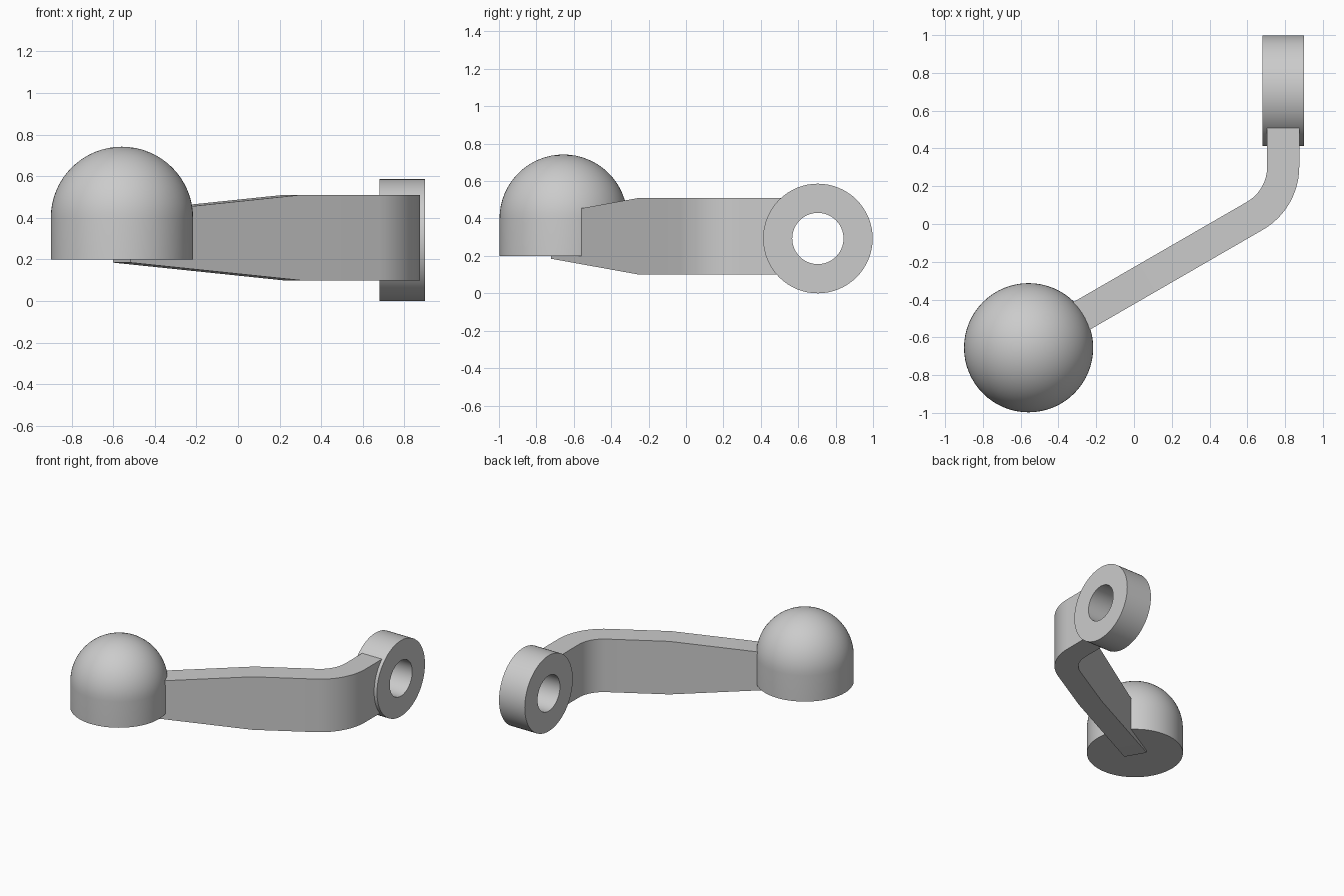
import bpy, bmesh
from math import cos, sin, pi, radians
from mathutils import Matrix, Vector

default = bpy.data.objects.get("Cube")
if default:
    bpy.data.objects.remove(default, do_unlink=True)


def finish(name, bm, location=(0, 0, 0)):
    """Clean the mesh, link it as an object and smooth its rounded areas."""
    bmesh.ops.remove_doubles(bm, verts=bm.verts, dist=1e-5)
    bmesh.ops.recalc_face_normals(bm, faces=bm.faces)
    mesh = bpy.data.meshes.new(name)
    bm.to_mesh(mesh)
    bm.free()
    obj = bpy.data.objects.new(name, mesh)
    obj.location = location
    bpy.context.collection.objects.link(obj)
    bpy.ops.object.select_all(action='DESELECT')
    obj.select_set(True)
    bpy.context.view_layer.objects.active = obj
    bpy.ops.object.shade_smooth_by_angle(angle=radians(30))
    return obj


def lathe(name, profile, location, closed=False, rotation=None, steps=64):
    """Revolve a (radius, height) profile around the local z axis."""
    bm = bmesh.new()
    verts = [bm.verts.new((r, 0, h)) for r, h in profile]
    edges = [bm.edges.new(pair) for pair in zip(verts, verts[1:])]
    if closed:
        edges.append(bm.edges.new((verts[-1], verts[0])))
    bmesh.ops.spin(bm, geom=verts + edges, axis=(0, 0, 1), cent=(0, 0, 0),
                   angle=2 * pi, steps=steps, use_merge=True)
    if rotation:
        bmesh.ops.transform(bm, matrix=rotation, verts=bm.verts)
    return finish(name, bm, location)


# Domed knob: flat base, straight wall, hemispherical top
knob_r, wall = 0.342, 0.2
dome = [(knob_r * cos(a), wall + knob_r * sin(a))
        for a in (pi / 2 * i / 16 for i in range(16))]
lathe("knob", [(0, 0), (knob_r, 0)] + dome + [(0, wall + knob_r)],
      (-0.558, -0.655, 0.2))

# Pivot ring with a through hole, axis along x
outer, hole, half = 0.293, 0.137, 0.11
lathe("pivot_ring",
      [(hole, -half), (outer, -half), (outer, half), (hole, half)],
      (0.79, 0.705, outer), closed=True, rotation=Matrix.Rotation(pi / 2, 4, 'Y'))

# Bent arm: stations of (centre, sideways direction, half height)
half_width, mid_z, full, slim = 0.085, 0.305, 0.205, 0.12
bend, bend_r = Vector((0.49, 0.303)), 0.30
stations = [(Vector((0.79, 0.53)), Vector((1, 0)), full)]
for i in range(13):
    a = -radians(60) * i / 12
    side = Vector((cos(a), sin(a)))
    stations.append((bend + side * bend_r, side, full))
start, along = stations[-1][0], Vector((-cos(pi / 6), -sin(pi / 6)))
stations += [(start + along * 0.442, side, full),
             (start + along * 1.384, side, slim)]

bm = bmesh.new()
rings = []
for centre, side, h in stations:
    ring = []
    for sx, sz in ((-1, -1), (1, -1), (1, 1), (-1, 1)):
        p = centre + side * half_width * sx
        ring.append(bm.verts.new((p.x, p.y, mid_z + h * sz)))
    rings.append(ring)
for a, b in zip(rings, rings[1:]):
    for k in range(4):
        n = (k + 1) % 4
        bm.faces.new((a[k], a[n], b[n], b[k]))
bm.faces.new(rings[0])
bm.faces.new(rings[-1])
finish("bent_arm", bm)
